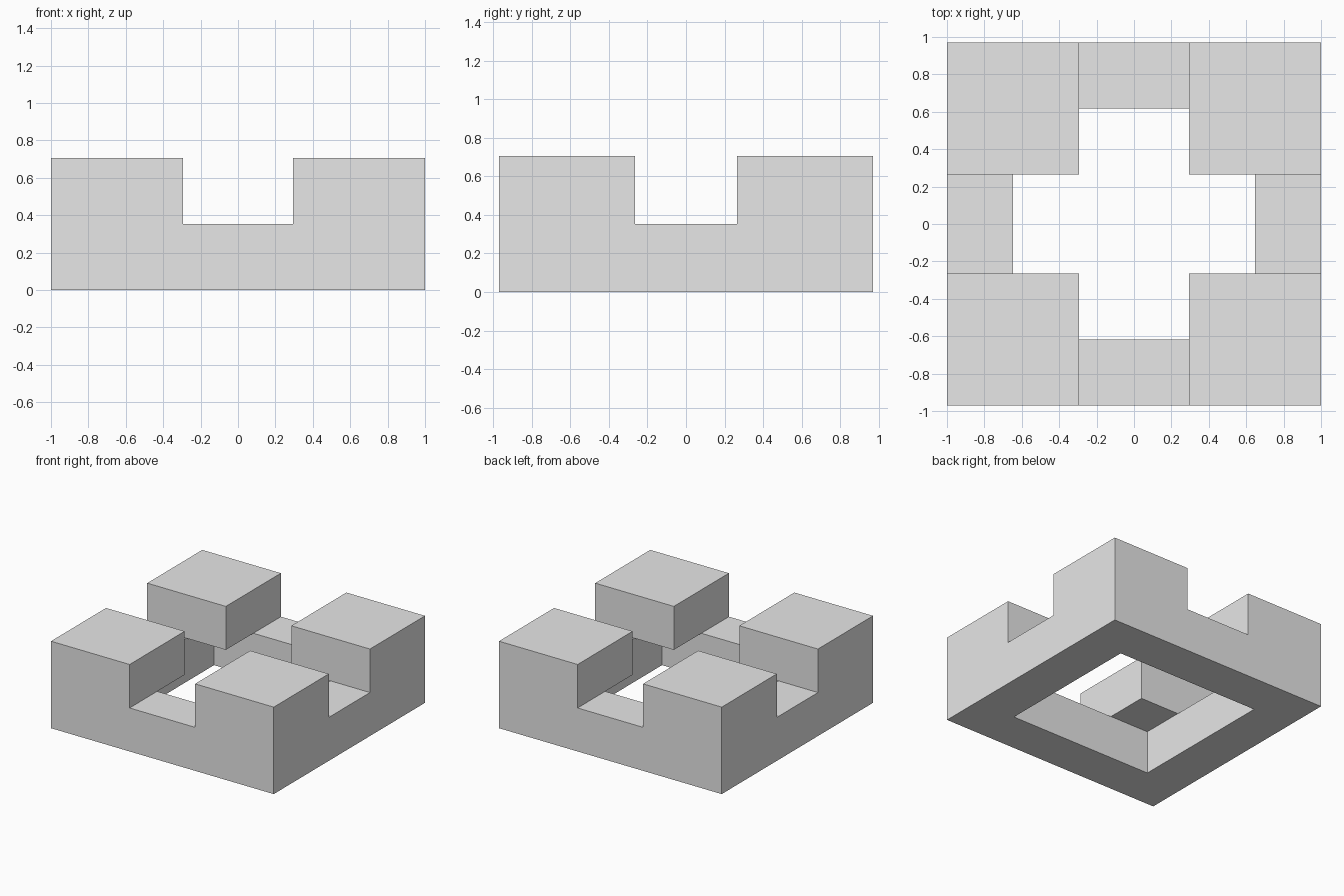
import bpy
import bmesh

# Remove the default cube if present
cube = bpy.data.objects.get("Cube")
if cube:
    bpy.data.objects.remove(cube, do_unlink=True)

# Plain grey material
grey = bpy.data.materials.new("light_grey")
grey.use_nodes = True
colour = (0.8, 0.8, 0.8, 1)
grey.diffuse_color = colour
grey.node_tree.nodes["Principled BSDF"].inputs["Base Color"].default_value = colour

# Cell boundaries: outer edge, inside of the ring, inside of the corner blocks
half_x, half_y = 1.0, 0.97
wall, block = 0.353, 0.706


def stops(half):
    inner = [half - block, half - wall, half]
    return [-v for v in reversed(inner)] + inner


axes = [stops(half_x), stops(half_y), [0, wall, block]]


def solid(i, j, k):
    """Lower layer is a square ring, upper layer is four corner blocks."""
    if not (0 <= i < 5 and 0 <= j < 5 and 0 <= k < 2):
        return False
    if k == 0:
        return i in (0, 4) or j in (0, 4)
    return i != 2 and j != 2


# Keep only the outer skin of the filled cells
bm = bmesh.new()
verts = {}


def vert(key):
    if key not in verts:
        verts[key] = bm.verts.new([axes[a][key[a]] for a in range(3)])
    return verts[key]


cells = [(i, j, k) for i in range(5) for j in range(5) for k in range(2)
         if solid(i, j, k)]
for cell in cells:
    for axis in range(3):
        for side in (0, 1):
            beside = list(cell)
            beside[axis] += 2 * side - 1
            if solid(*beside):
                continue
            u, v = (axis + 1) % 3, (axis + 2) % 3
            loop = []
            for du, dv in ((0, 0), (1, 0), (1, 1), (0, 1)):
                key = list(cell)
                key[axis] += side
                key[u] += du
                key[v] += dv
                loop.append(vert(tuple(key)))
            bm.faces.new(loop if side else loop[::-1])

mesh = bpy.data.meshes.new("notched_block_ring")
bm.to_mesh(mesh)
bm.free()
mesh.materials.append(grey)
ring = bpy.data.objects.new("notched_block_ring", mesh)
bpy.context.collection.objects.link(ring)
